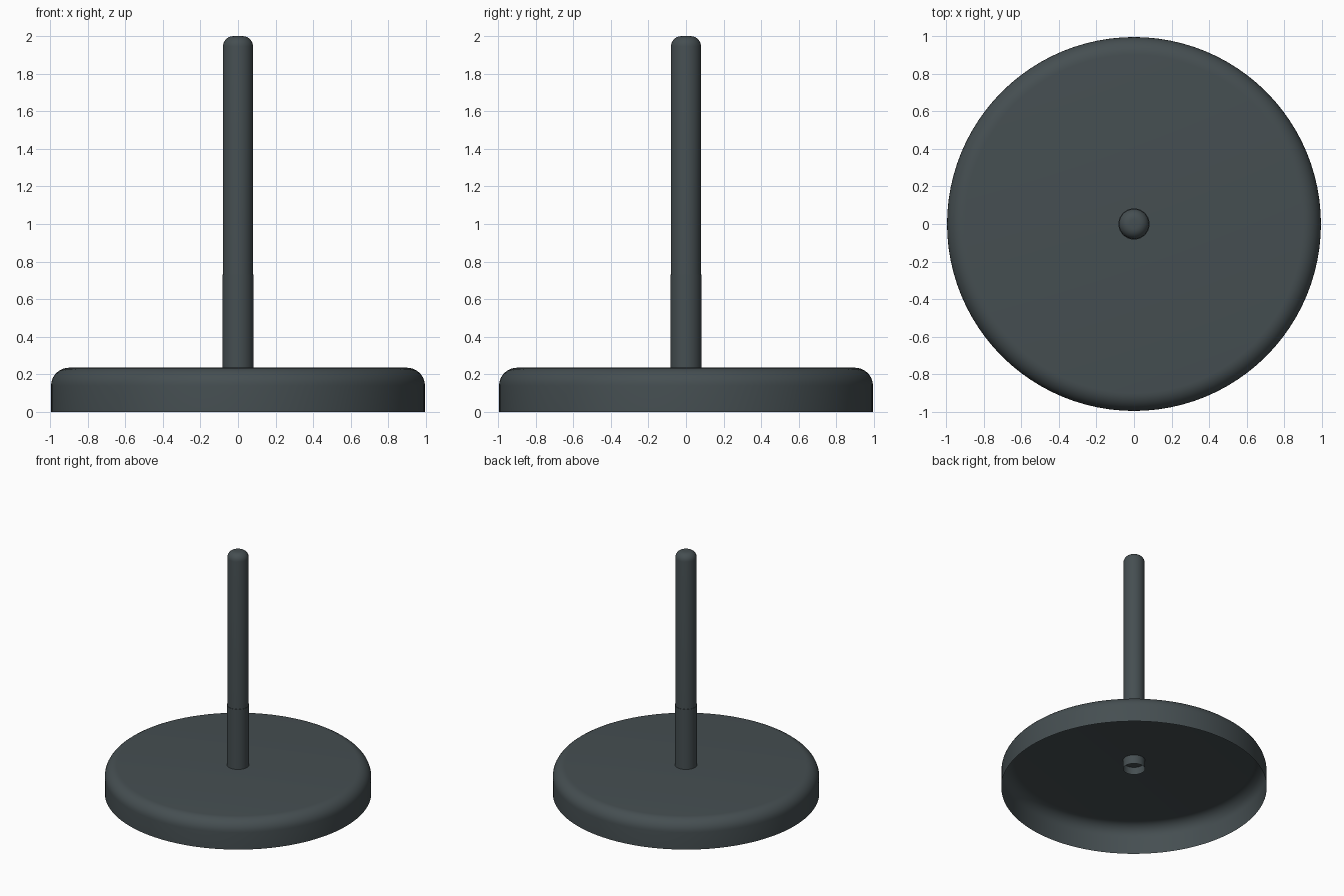
import bpy, bmesh, math
from mathutils import Matrix, Vector

if "Cube" in bpy.data.objects:
    bpy.data.objects.remove(bpy.data.objects["Cube"])

mat = bpy.data.materials.new("dark_slate")
mat.diffuse_color = (0.06, 0.077, 0.083, 1)
mat.use_nodes = True
mat.node_tree.nodes["Principled BSDF"].inputs["Base Color"].default_value = mat.diffuse_color


def arc(cx, cz, r, n):
    """Quarter-circle fillet from the side wall up to the top face."""
    return [(cx + r * math.cos(a), cz + r * math.sin(a))
            for a in (math.pi / 2 * i / n for i in range(n + 1))]


def lathe(name, profile, sides):
    """Spin an (r, z) profile around the z axis."""
    bm = bmesh.new()
    verts = [bm.verts.new((r, 0, z)) for r, z in profile]
    edges = [bm.edges.new(p) for p in zip(verts, verts[1:])]
    bmesh.ops.spin(bm, geom=verts + edges, cent=(0, 0, 0), axis=(0, 0, 1),
                   angle=math.tau, steps=sides, use_merge=True)
    bmesh.ops.remove_doubles(bm, verts=bm.verts, dist=1e-5)
    bmesh.ops.recalc_face_normals(bm, faces=bm.faces)
    # open shells: make the outermost wall face outwards
    f = max(bm.faces, key=lambda f: f.calc_center_median().xy.length)
    if f.normal.xy.dot(f.calc_center_median().xy) < 0:
        bmesh.ops.reverse_faces(bm, faces=bm.faces)
    me = bpy.data.meshes.new(name)
    bm.to_mesh(me)
    bm.free()
    me.materials.append(mat)
    ob = bpy.data.objects.new(name, me)
    bpy.context.collection.objects.link(ob)
    bpy.context.view_layer.objects.active = ob
    ob.select_set(True)
    bpy.ops.object.shade_smooth_by_angle(angle=math.radians(35))
    ob.select_set(False)
    return ob


# hollow round base, open underneath
lathe("base", [(0.995, 0)] + arc(0.9, 0.14, 0.095, 8) + [(0, 0.235)], 96)

# post with rounded tip, closed at its lower end
lathe("post", [(0, 0.22), (0.08, 0.22)] + arc(0.025, 1.945, 0.055, 6) + [(0, 2.0)], 48)

# thin open sleeve around the foot of the post, poking through the base
lathe("sleeve", [(0.083, 0.16), (0.083, 0.73), (0.08, 0.73)], 48)
